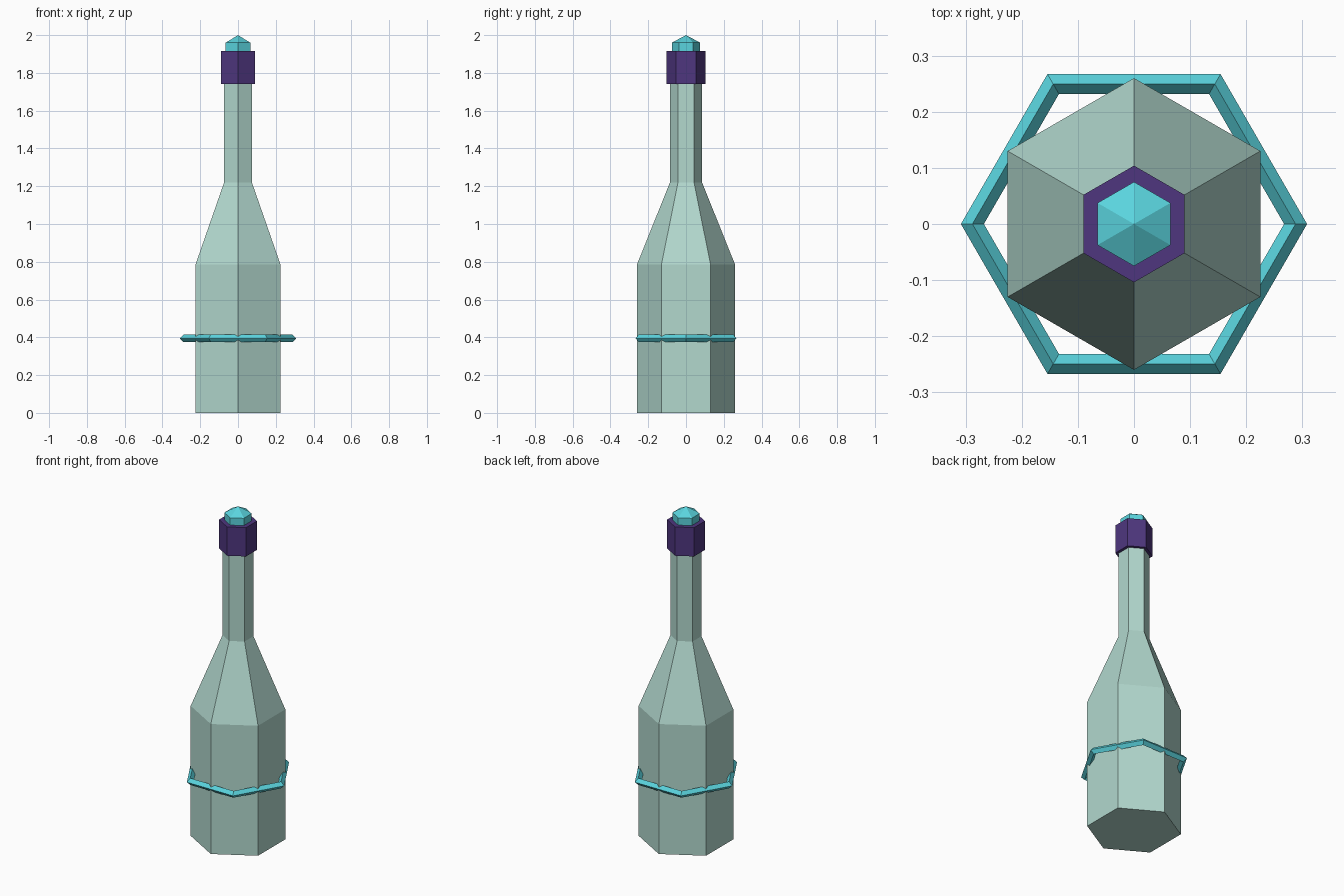
import bpy, bmesh, math

if "Cube" in bpy.data.objects:
    bpy.data.objects.remove(bpy.data.objects["Cube"])


def material(name, rgb):
    m = bpy.data.materials.new(name)
    m.diffuse_color = (*[(c / 255 / 12.92) if c < 11 else ((c / 255 + 0.055) / 1.055) ** 2.4 for c in rgb], 1)
    m.use_nodes = True
    m.node_tree.nodes["Principled BSDF"].inputs["Base Color"].default_value = m.diffuse_color
    return m


def lathe(name, profile, mat, turn=0.0, loop=False, sides=6):
    """Spin (radius, z) points into a faceted solid; loop=True closes the profile into a ring."""
    bm = bmesh.new()
    rings = []
    for r, z in profile:
        if r == 0:
            rings.append([bm.verts.new((0, 0, z))] * sides)
        else:
            rings.append([bm.verts.new((r * math.cos(turn + math.tau * i / sides),
                                        r * math.sin(turn + math.tau * i / sides), z))
                          for i in range(sides)])
    pairs = list(zip(rings, rings[1:])) + ([(rings[-1], rings[0])] if loop else [])
    for a, b in pairs:
        for i in range(sides):
            j = (i + 1) % sides
            bm.faces.new(list(dict.fromkeys((a[i], a[j], b[j], b[i]))))
    if not loop:
        for ring in (rings[0], rings[-1]):
            if len(set(ring)) > 1:
                bm.faces.new(ring)
    bmesh.ops.recalc_face_normals(bm, faces=bm.faces)
    me = bpy.data.meshes.new(name)
    bm.to_mesh(me)
    bm.free()
    me.materials.append(mat)
    ob = bpy.data.objects.new(name, me)
    bpy.context.collection.objects.link(ob)
    return ob


glass = material("pale green glass", (178, 216, 206))
purple = material("purple wrap", (78, 54, 126))
teal = material("turquoise", (90, 212, 222))

POINT_Y = math.pi / 6  # hexagon corners on the y axis

# Bottle: straight body, sloped shoulder, narrow neck
lathe("bottle", [(0.26, 0), (0.26, 0.785), (0.085, 1.22), (0.085, 1.83)], glass, POINT_Y)

# Wrap around the top of the neck
lathe("neck_wrap", [(0.104, 1.742), (0.104, 1.916)], purple, POINT_Y)

# Stopper with a pointed top
lathe("stopper", [(0.075, 1.88), (0.075, 1.96), (0, 2.0)], teal, POINT_Y)

# Diamond-section band, corners on the x axis
R, T = 0.288, 0.0205
lathe("band", [(R + T, 0.395), (R, 0.395 + T), (R - T, 0.395), (R, 0.395 - T)], teal, 0, loop=True)
